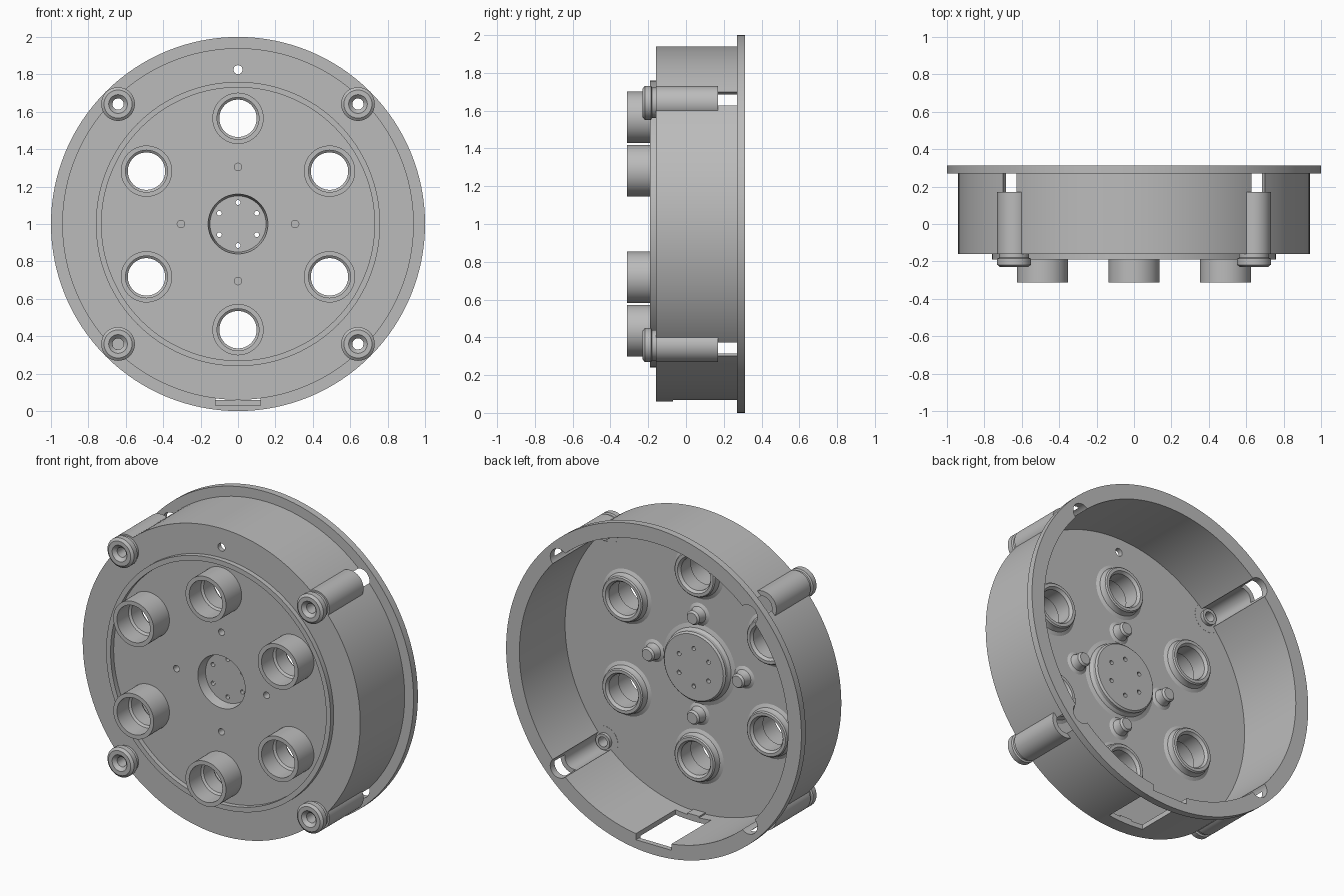
import bpy, bmesh
from math import sin, cos, pi, radians

cube = bpy.data.objects.get("Cube")
if cube:
    bpy.data.objects.remove(cube)

grey = bpy.data.materials.new("plain grey")
grey.use_nodes = True
grey.diffuse_color = (0.5, 0.5, 0.5, 1)
grey.node_tree.nodes["Principled BSDF"].inputs["Base Color"].default_value = (0.5, 0.5, 0.5, 1)


def finish(name, bm):
    bmesh.ops.remove_doubles(bm, verts=bm.verts, dist=1e-5)
    bmesh.ops.recalc_face_normals(bm, faces=bm.faces)
    mesh = bpy.data.meshes.new(name)
    bm.to_mesh(mesh)
    bm.free()
    mesh.materials.append(grey)
    ob = bpy.data.objects.new(name, mesh)
    bpy.context.collection.objects.link(ob)
    return ob


def lathe(name, profile, x=0, z=1, steps=48):
    """Spin a closed (radius, y) profile about a line parallel to y."""
    bm = bmesh.new()
    rings = []
    for i in range(steps):
        a = 2 * pi * i / steps
        rings.append([bm.verts.new((x + r * cos(a), y, z + r * sin(a))) for r, y in profile])
    n = len(profile)
    for i in range(steps):
        a, b = rings[i], rings[(i + 1) % steps]
        for j in range(n):
            k = (j + 1) % n
            if profile[j][0] == 0 and profile[k][0] == 0:
                continue
            bm.faces.new((a[j], a[k], b[k], b[j]))
    bmesh.ops.dissolve_degenerate(bm, dist=1e-6, edges=bm.edges)
    return finish(name, bm)


def rod(name, r, y0, y1, x=0, z=1, steps=32):
    return lathe(name, [(0, y0), (r, y0), (r, y1), (0, y1)], x, z, steps)


def box(name, x0, x1, y0, y1, z0, z1):
    bm = bmesh.new()
    bmesh.ops.create_cube(bm, size=1)
    for v in bm.verts:
        v.co = (x1 if v.co.x > 0 else x0, y1 if v.co.y > 0 else y0, z1 if v.co.z > 0 else z0)
    return finish(name, bm)


def cut(target, cutters):
    bpy.context.view_layer.objects.active = target
    for c in cutters:
        mod = target.modifiers.new("cut", "BOOLEAN")
        mod.operation = "DIFFERENCE"
        mod.solver = "EXACT"
        mod.object = c
        bpy.ops.object.modifier_apply(modifier=mod.name)
        bpy.data.objects.remove(c)


def around(count, radius, start=90):
    for i in range(count):
        a = radians(start + 360 * i / count)
        yield radius * cos(a), 1 + radius * sin(a)


FRONT, FLOOR, BACK = -0.16, -0.13, 0.312
tubes = list(around(6, 0.565))
pegs = list(around(4, 0.305))
corners = list(around(4, 0.907, 45))

# Round housing, open at the back, with a mounting flange
housing = lathe("housing", [(0, FRONT), (0.94, FRONT), (0.94, 0.27), (1, 0.27), (1, BACK),
                            (0.91, BACK), (0.91, FLOOR), (0, FLOOR)], steps=128)
cutters = [rod("bore", 0.12, -0.3, 0, x, z) for x, z in tubes]
cutters += [rod("peg_hole", 0.03, -0.3, 0, x, z) for x, z in pegs]
cutters += [rod("channel", 0.06, FLOOR, 0.5, x, z) for x, z in corners]
cutters += [rod("screw_hole", 0.03, -0.3, 0, x, z) for x, z in corners]
cutters += [rod("recess", 0.18, -0.3, 0), rod("vent", 0.024, -0.3, 0, 0, 1.825),
            box("cable_window", -0.12, 0.12, -0.07, 0.28, 0.03, 0.16),
            box("flange_notch", -0.12, 0.12, 0.25, 0.4, 0.06, 0.16)]
cut(housing, cutters)

# Raised sealing lip on the front
lathe("sealing_lip", [(0.73, FRONT + 0.01), (0.73, -0.19), (0.76, -0.19), (0.76, FRONT + 0.01)], steps=128)

# Six through tubes with flared roots inside
for x, z in tubes:
    lathe("tube", [(0.112, -0.312), (0.137, -0.312), (0.137, FLOOR - 0.01), (0.165, FLOOR),
                   (0.145, -0.12), (0.137, -0.1), (0.137, -0.085), (0.13, -0.078),
                   (0.112, -0.078), (0.1, -0.095), (0.1, -0.19), (0.112, -0.2)], x, z)

# Central cup, drilled with six small holes
cup = lathe("centre_cup", [(0.16, FRONT), (0.19, FRONT), (0.19, FLOOR - 0.005), (0.245, FLOOR),
                           (0.22, -0.122), (0.21, -0.105), (0.21, -0.085), (0.2, -0.075),
                           (0, -0.075), (0, -0.1), (0.15, -0.1)], steps=64)
cut(cup, [rod("small_hole", 0.013, -0.3, 0.1, x, z, 16) for x, z in around(6, 0.115)])

# Four blind pegs inside, open to the front
for x, z in pegs:
    lathe("peg", [(0.02, FRONT), (0.035, FRONT), (0.035, FLOOR - 0.005), (0.068, FLOOR),
                  (0.05, -0.12), (0.043, -0.1), (0.043, -0.07), (0.034, -0.058),
                  (0, -0.058), (0, -0.09), (0.02, -0.09)], x, z, 32)

# Corner screw posts: outer half sleeve, front head and inner seat
for x, z in corners:
    post = lathe("screw_post", [(0.06, FLOOR), (0.03, FLOOR), (0.03, FRONT), (0.09, FRONT),
                                (0.09, 0.17), (0.06, 0.17)], x, z)
    cut(post, [rod("inner_trim", 0.912, FLOOR + 0.001, 0.5, steps=128)])
    lathe("screw_head", [(0.03, FRONT), (0.03, -0.21), (0.05, -0.23), (0.075, -0.23),
                         (0.09, -0.218), (0.09, -0.185), (0.08, -0.18), (0.08, FRONT)], x, z)
    lathe("screw_seat", [(0.03, FLOOR), (0.03, -0.11), (0.048, -0.11), (0.048, FLOOR)], x, z, 32)

# Small locating tab under the front edge
box("bottom_tab", -0.04, 0.04, FRONT, -0.07, 0.062, 0.1)

bpy.ops.object.select_all(action="DESELECT")
for ob in bpy.context.collection.objects:
    if ob.type == "MESH":
        ob.select_set(True)
        bpy.context.view_layer.objects.active = ob
bpy.ops.object.shade_smooth_by_angle(angle=radians(30))
